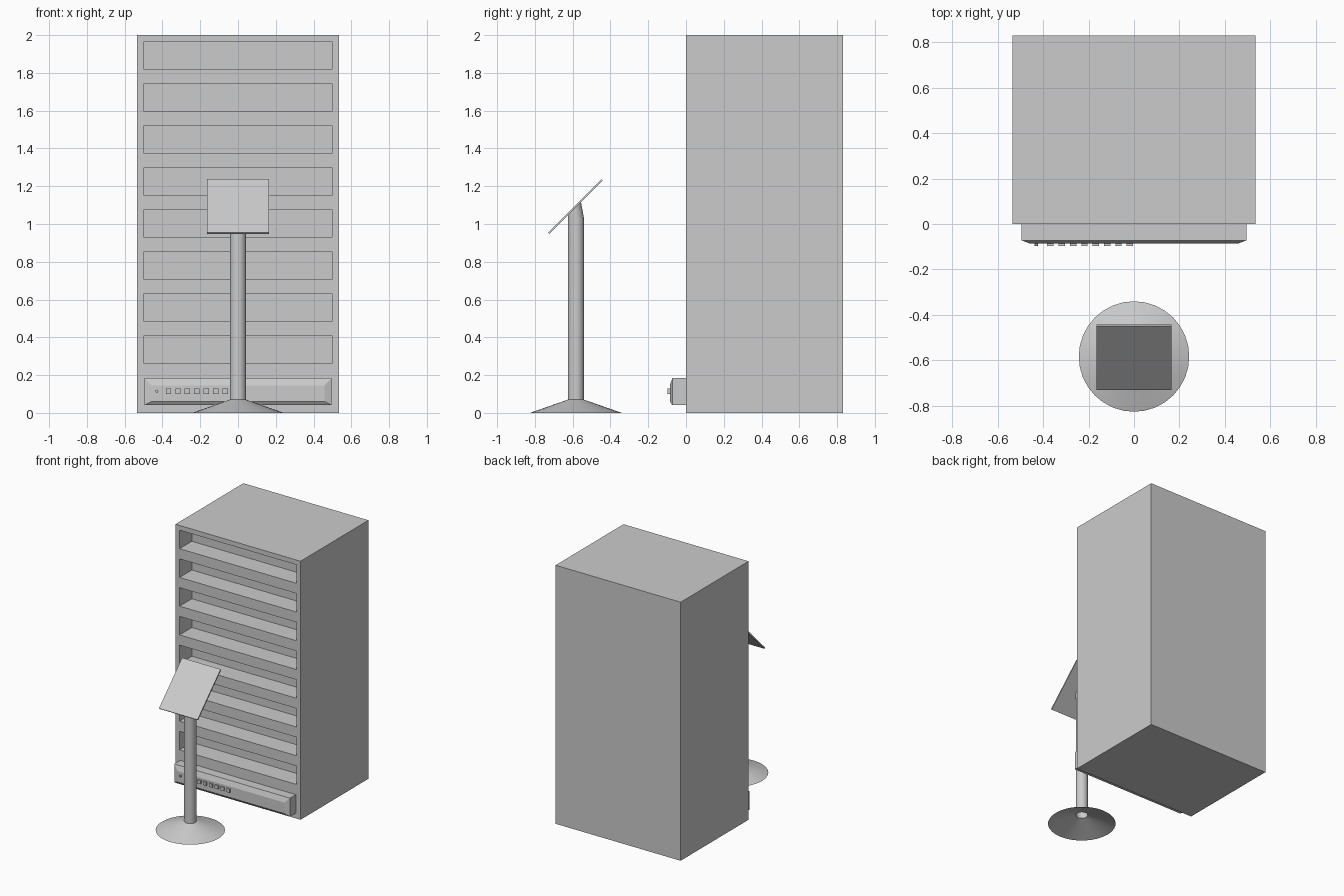
import bpy, bmesh, math
from mathutils import Matrix, Vector

if "Cube" in bpy.data.objects:
    bpy.data.objects.remove(bpy.data.objects["Cube"])


def finish(name, bm, smooth=False):
    bmesh.ops.recalc_face_normals(bm, faces=bm.faces)
    me = bpy.data.meshes.new(name)
    bm.to_mesh(me)
    bm.free()
    ob = bpy.data.objects.new(name, me)
    bpy.context.collection.objects.link(ob)
    if smooth:
        bpy.ops.object.select_all(action='DESELECT')
        ob.select_set(True)
        bpy.context.view_layer.objects.active = ob
        bpy.ops.object.shade_smooth_by_angle(angle=math.radians(30))
    return ob


def add_box(bm, x0, x1, y0, y1, z0, z1):
    size = Vector((x1 - x0, y1 - y0, z1 - z0))
    mid = Vector((x0 + x1, y0 + y1, z0 + z1)) / 2
    m = Matrix.Translation(mid) @ Matrix.Diagonal((*size, 1))
    return bmesh.ops.create_cube(bm, size=1, matrix=m)['verts']


# cabinet with eight recessed slots cut into the front
bm = bmesh.new()
add_box(bm, -0.535, 0.535, 0, 0.83, 0, 2)
cabinet = finish("cabinet", bm)

bm = bmesh.new()
for i in range(8):
    z = 0.264 + 0.2223 * i
    add_box(bm, -0.5, 0.5, -0.1, 0.15, z, z + 0.143)
cutter = finish("slot_cutter", bm)
cutter.hide_render = True
mod = cabinet.modifiers.new("slots", 'BOOLEAN')
mod.operation = 'DIFFERENCE'
mod.solver = 'EXACT'
mod.object = cutter
bpy.context.view_layer.objects.active = cabinet
bpy.ops.object.modifier_apply(modifier=mod.name)
bpy.data.objects.remove(cutter)

# control panel with a sloped rim
bm = bmesh.new()
rings = [(0.495, 0, 0.041, 0.184), (0.495, -0.072, 0.041, 0.184),
         (0.458, -0.086, 0.06, 0.145)]
loops = [[bm.verts.new(p) for p in ((-w, y, a), (w, y, a), (w, y, b), (-w, y, b))]
         for w, y, a, b in rings]
for lo, hi in zip(loops, loops[1:]):
    for k in range(4):
        bm.faces.new((lo[k], lo[k - 1], hi[k - 1], hi[k]))
bm.faces.new(loops[-1])
bm.faces.new(loops[0][::-1])
finish("control_panel", bm)

# row of square buttons
bm = bmesh.new()
for i in range(8):
    x = -0.368 + 0.05 * i
    add_box(bm, x - 0.014, x + 0.014, -0.097, -0.08, 0.101, 0.129)
finish("buttons", bm)

# small round knob
bm = bmesh.new()
bmesh.ops.create_cone(bm, cap_ends=True, segments=12, radius1=0.008, radius2=0.008,
                      depth=0.017, matrix=Matrix.Translation((-0.43, -0.0885, 0.115))
                      @ Matrix.Rotation(math.pi / 2, 4, 'X'))
finish("knob", bm, True)

# stand: hollow conical foot and round pole cut at 45 degrees under the plate
CY, N = -0.583, 32
bm = bmesh.new()
loops = []
for r, z in [(0.243, 0), (0.043, 0.07), (0.043, 1.03), (0.043, None)]:
    loop = []
    for k in range(N):
        a = 2 * math.pi * k / N
        x, y = r * math.cos(a), CY + r * math.sin(a)
        if z is None:
            # slanted top, narrowing toward the back
            y = CY - 0.008 + 0.8 * r * math.sin(a)
            loop.append(bm.verts.new((x, y, y + 1.675)))
        else:
            zz = min(z, y + 1.655)
            loop.append(bm.verts.new((x, y, zz)))
    loops.append(loop)
for lo, hi in zip(loops, loops[1:]):
    for k in range(N):
        bm.faces.new((lo[k - 1], lo[k], hi[k], hi[k - 1]))
bm.faces.new(loops[-1])
finish("stand", bm, True)

# tilted reading plate
bm = bmesh.new()
add_box(bm, -0.165, 0.165, -0.2, 0.2, -0.005, 0.005)
bm.transform(Matrix.Translation((0, -0.586, 1.092)) @ Matrix.Rotation(math.pi / 4, 4, 'X'))
finish("reading_plate", bm)
